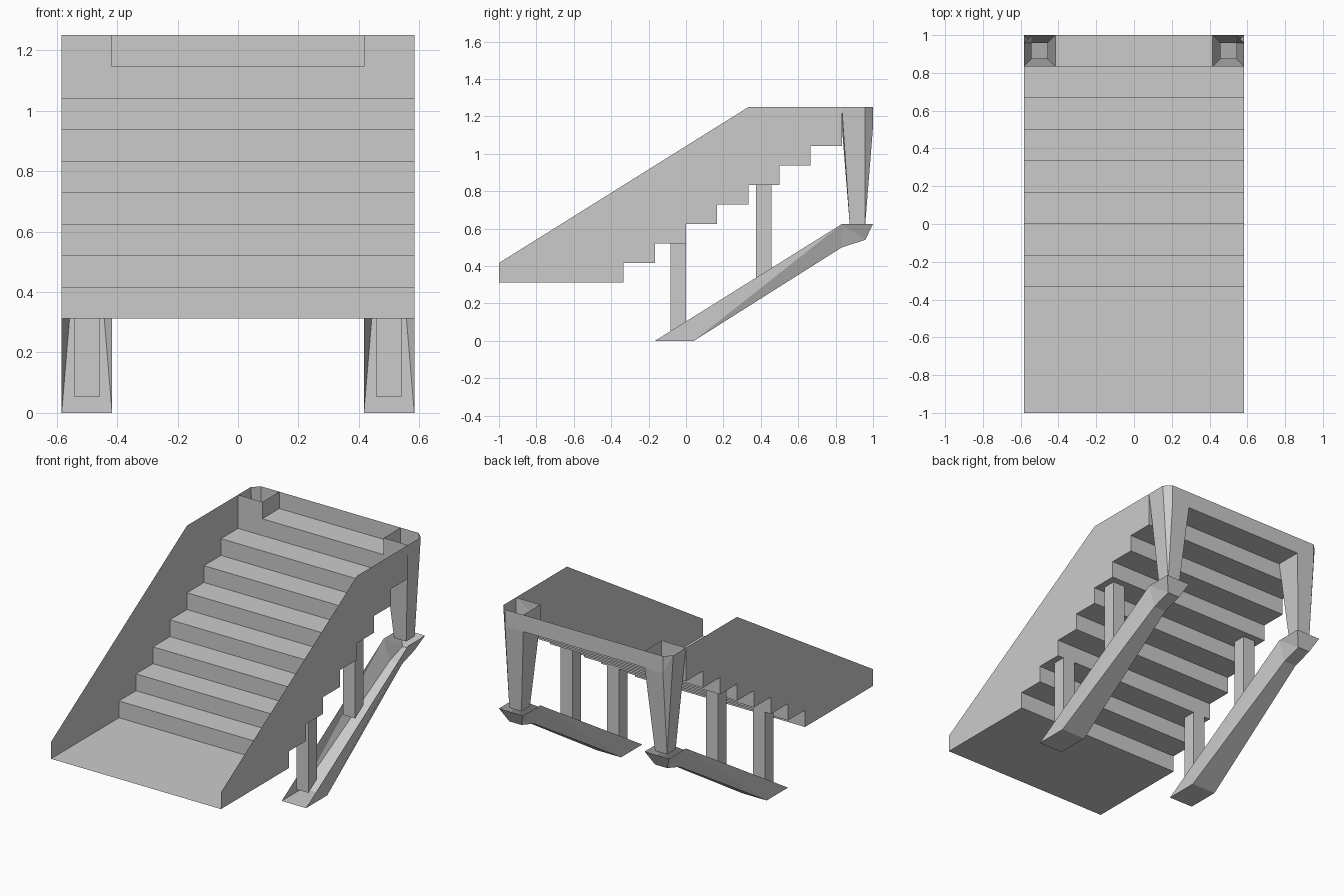
import bpy

if "Cube" in bpy.data.objects:
    bpy.data.objects.remove(bpy.data.objects["Cube"])

U = 1 / 24          # layout unit
W = 14 * U          # half width of the stair
RUN, RISE = 4 * U, 2.5 * U
Z0 = 0.3125         # lower platform height
Y0 = -8 * U         # first riser


def make(name, verts, faces):
    me = bpy.data.meshes.new(name)
    me.from_pydata(verts, [], faces)
    me.update()
    ob = bpy.data.objects.new(name, me)
    bpy.context.collection.objects.link(ob)
    return ob


# Stepped profile (y, z): platform, eight risers, top landing, back lip
steps = [(-1, Z0)]
for i in range(8):
    steps += [(Y0 + i * RUN, Z0 + i * RISE), (Y0 + i * RUN, Z0 + (i + 1) * RISE)]
n = len(steps)
verts = [(s * W, y, z) for y, z in steps for s in (-1, 1)]
faces = [(2 * i, 2 * i + 1, 2 * i + 3, 2 * i + 2) for i in range(n - 1)]
make("stair_steps", verts, faces)

L = 10 * U          # inner edge of the corner posts
ZT, ZL = 1.25, Z0 + 8 * RISE
make("top_landing",
     [(s * L, y, z) for y, z in ((20 * U, ZL), (1, ZL), (1, ZT)) for s in (-1, 1)],
     [(0, 1, 3, 2), (2, 3, 5, 4)])

for s, side in ((-1, "left"), (1, "right")):
    # Side wall: sloped handrail edge above, stepped edge below
    prof = steps[:-1] + [(20 * U, ZT), (8 * U, ZT), (-1, Z0 + RISE)]
    make(side + "_side_wall", [(s * W, y, z) for y, z in prof],
         [tuple(range(len(prof)))])

    # Hollow tapered corner post with a chamfered outer back corner
    P = [(10 * U, 20 * U, ZT), (W, 20 * U, ZT), (W, 23 * U, ZT),
         (13 * U, 1, ZT), (10 * U, 1, ZT),
         (10 * U, 20 * U, ZL), (13 * U, 1, ZL), (10 * U, 1, ZL),
         (11 * U, 21 * U, .625), (13 * U, 21 * U, .625),
         (13 * U, 23 * U, .625), (11 * U, 23 * U, .625),
         (W, 20 * U, ZL)]
    make(side + "_corner_post", [(s * x, y, z) for x, y, z in P],
         [(0, 1, 12, 5), (5, 1, 9, 8), (1, 2, 10, 9), (2, 3, 6), (2, 6, 10),
          (3, 4, 7, 6), (6, 7, 11, 10), (4, 0, 5, 7), (7, 5, 8, 11)])

    # Open sloped trough beam, narrowing underneath toward the top
    xc = 12 * U
    rows = [(-4 * U, 0, 2 * U), (20 * U, .625, 2 * U), (1, .625, 2 * U),
            (U, 0, 2 * U), (20 * U, .5, U), (23 * U, .54, U)]
    B = [(s * (xc + t * h), y, z) for y, z, h in rows for t in (-1, 1)]
    F = [(0, 1, 7, 6), (6, 7, 9, 8), (8, 9, 11, 10), (10, 11, 5, 4)]
    for t in (0, 1):
        F += [(t, 6 + t, 2 + t), (6 + t, 8 + t, 2 + t),
              (2 + t, 8 + t, 10 + t), (2 + t, 10 + t, 4 + t)]
    make(side + "_support_beam", B, F)

    # Square struts between the beam and the steps
    for k, (ya, zt) in enumerate(((-2 * U, Z0 + 2 * RISE), (9 * U, Z0 + 5 * RISE))):
        ring = [(11 * U, ya), (13 * U, ya), (13 * U, ya + 2 * U), (11 * U, ya + 2 * U)]
        V = [(s * x, y, (y + 4 * U) * .625) for x, y in ring]
        V += [(s * x, y, zt) for x, y in ring]
        make(f"{side}_strut_{k + 1}", V,
             [(i, (i + 1) % 4, (i + 1) % 4 + 4, i + 4) for i in range(4)])
